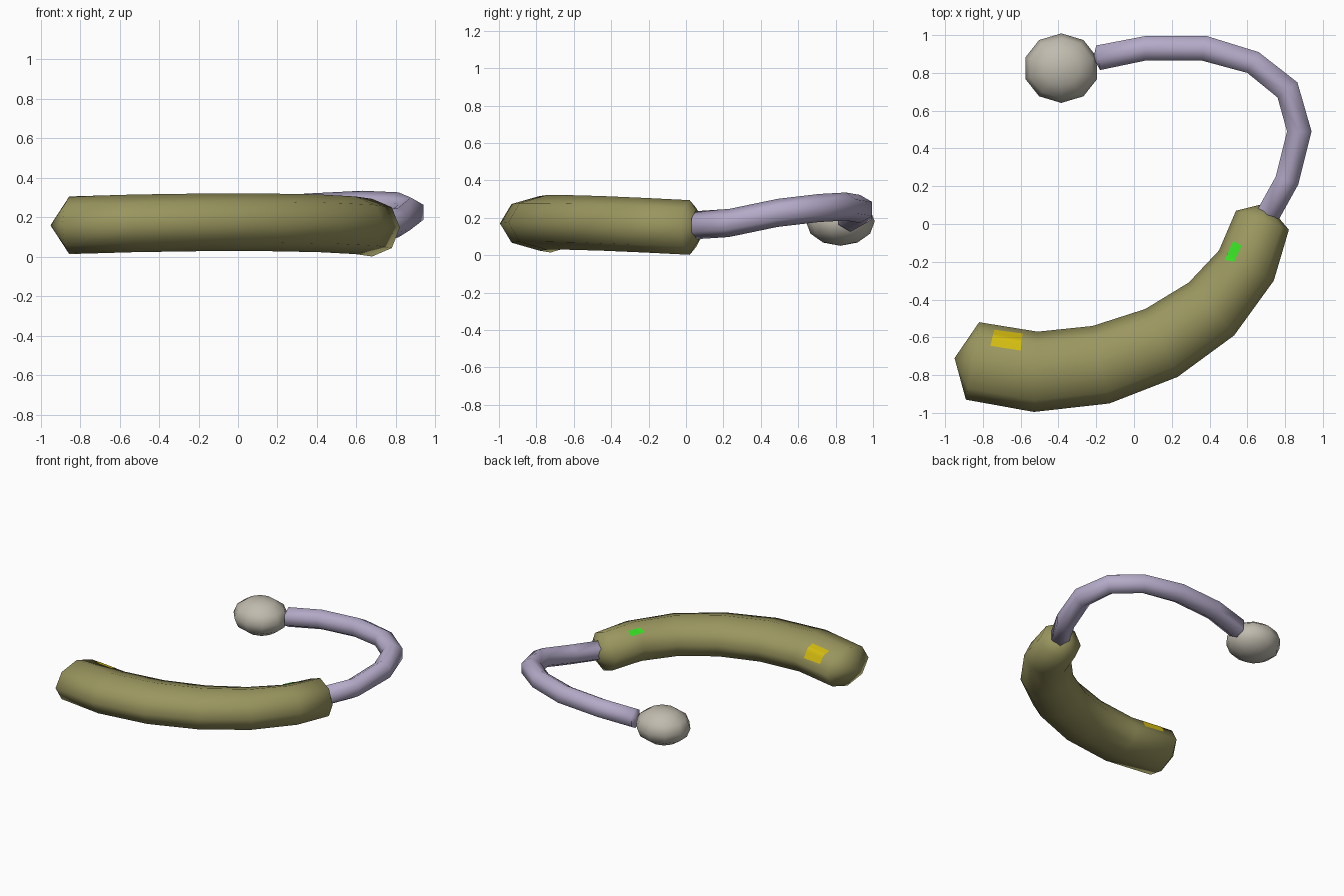
import bpy, bmesh, math
from mathutils import Vector
from mathutils.bvhtree import BVHTree

if "Cube" in bpy.data.objects:
    bpy.data.objects.remove(bpy.data.objects["Cube"])


def material(name, rgb):
    m = bpy.data.materials.new(name)
    lin = [((c / 255 + 0.055) / 1.055) ** 2.4 for c in rgb]
    m.diffuse_color = (*lin, 1)
    m.use_nodes = True
    m.node_tree.nodes["Principled BSDF"].inputs["Base Color"].default_value = m.diffuse_color
    return m


OLIVE = material("olive", (154, 150, 95))
LAVENDER = material("lavender", (180, 170, 200))
STONE = material("stone grey", (192, 187, 174))
YELLOW = material("yellow", (214, 190, 16))
GREEN = material("green", (55, 224, 36))


def finish(name, bm, mat, angle=64):
    bmesh.ops.recalc_face_normals(bm, faces=bm.faces)
    me = bpy.data.meshes.new(name)
    bm.to_mesh(me)
    bm.free()
    for p in me.polygons:
        p.use_smooth = True
    me.set_sharp_from_angle(angle=math.radians(angle))
    me.materials.append(mat)
    ob = bpy.data.objects.new(name, me)
    bpy.context.collection.objects.link(ob)
    return ob


def tube(name, rings, sides, phase, rz, start, end, mat):
    """Loft rings given as (inner x, inner y, outer x, outer y, z) with pointed caps."""
    bm = bmesh.new()
    loops = []
    for ix, iy, ox, oy, z in rings:
        c = Vector(((ix + ox) / 2, (iy + oy) / 2, z))
        half = Vector(((ox - ix) / 2, (oy - iy) / 2, 0)) / math.cos(phase)
        angles = [phase + math.tau * i / sides for i in range(sides)]
        loops.append([bm.verts.new(c + half * math.cos(a) + Vector((0, 0, rz * math.sin(a))))
                      for a in angles])
    for a, b in zip(loops, loops[1:]):
        for i in range(sides):
            j = (i + 1) % sides
            bm.faces.new((a[i], a[j], b[j], b[i]))
    for loop, tip in ((loops[0], start), (loops[-1], end)):
        v = bm.verts.new(tip)
        for i in range(sides):
            bm.faces.new((loop[i], loop[(i + 1) % sides], v))
    return finish(name, bm, mat)


# Thick curved body
body = tube("body", [
    (-0.82, -0.52, -0.89, -0.93, 0.16),
    (-0.51, -0.57, -0.53, -0.995, 0.17),
    (-0.22, -0.54, -0.13, -0.95, 0.175),
    (0.06, -0.45, 0.23, -0.81, 0.175),
    (0.29, -0.31, 0.53, -0.59, 0.17),
    (0.45, -0.14, 0.74, -0.30, 0.16),
    (0.54, 0.07, 0.82, -0.03, 0.148),
], 8, 0, 0.146, (-0.95, -0.71, 0.16), (0.70, 0.11, 0.15), OLIVE)

# Thin curved tail
tube("tail", [
    (0.65, 0.07, 0.77, 0.03, 0.16),
    (0.75, 0.25, 0.87, 0.21, 0.172),
    (0.81, 0.49, 0.94, 0.49, 0.226),
    (0.76, 0.67, 0.865, 0.75, 0.252),
    (0.60, 0.80, 0.66, 0.91, 0.26),
    (0.36, 0.865, 0.385, 0.995, 0.247),
    (0.06, 0.865, 0.06, 0.995, 0.228),
    (-0.18, 0.815, -0.20, 0.945, 0.20),
], 6, math.pi / 6, 0.075, (0.70, 0.02, 0.16), (-0.215, 0.88, 0.195), LAVENDER)

# Faceted ball at the end of the tail
bm = bmesh.new()
bmesh.ops.create_uvsphere(bm, u_segments=10, v_segments=6, radius=1)
for v in bm.verts:
    v.co = Vector((v.co.x * 0.2 - 0.385, v.co.y * 0.184 + 0.825, v.co.z * 0.13 + 0.18))
finish("ball", bm, STONE)

# Painted marks laid onto the top of the body
tree = BVHTree.FromPolygons([v.co for v in body.data.vertices],
                            [tuple(p.vertices) for p in body.data.polygons])


def mark(name, corners, mat, n=8):
    a, b, c, d = (Vector(p) for p in corners)
    bm = bmesh.new()
    grid = []
    for i in range(n + 1):
        row = []
        for j in range(n + 1):
            p = a.lerp(b, i / n).lerp(d.lerp(c, i / n), j / n)
            hit, normal, _, _ = tree.ray_cast(Vector((p.x, p.y, 2)), Vector((0, 0, -1)))
            row.append(bm.verts.new(hit + Vector((0, 0, 0.004))))
        grid.append(row)
    for i in range(n):
        for j in range(n):
            bm.faces.new((grid[i][j], grid[i][j + 1], grid[i + 1][j + 1], grid[i + 1][j]))
    bm.normal_update()
    ob = finish(name, bm, mat)
    if ob.data.polygons[0].normal.z < 0:
        ob.data.flip_normals()


mark("yellow_mark", [(-0.74, -0.56), (-0.59, -0.58), (-0.60, -0.67), (-0.76, -0.645)], YELLOW)
mark("green_mark", [(0.525, -0.09), (0.57, -0.115), (0.53, -0.20), (0.48, -0.19)], GREEN)
